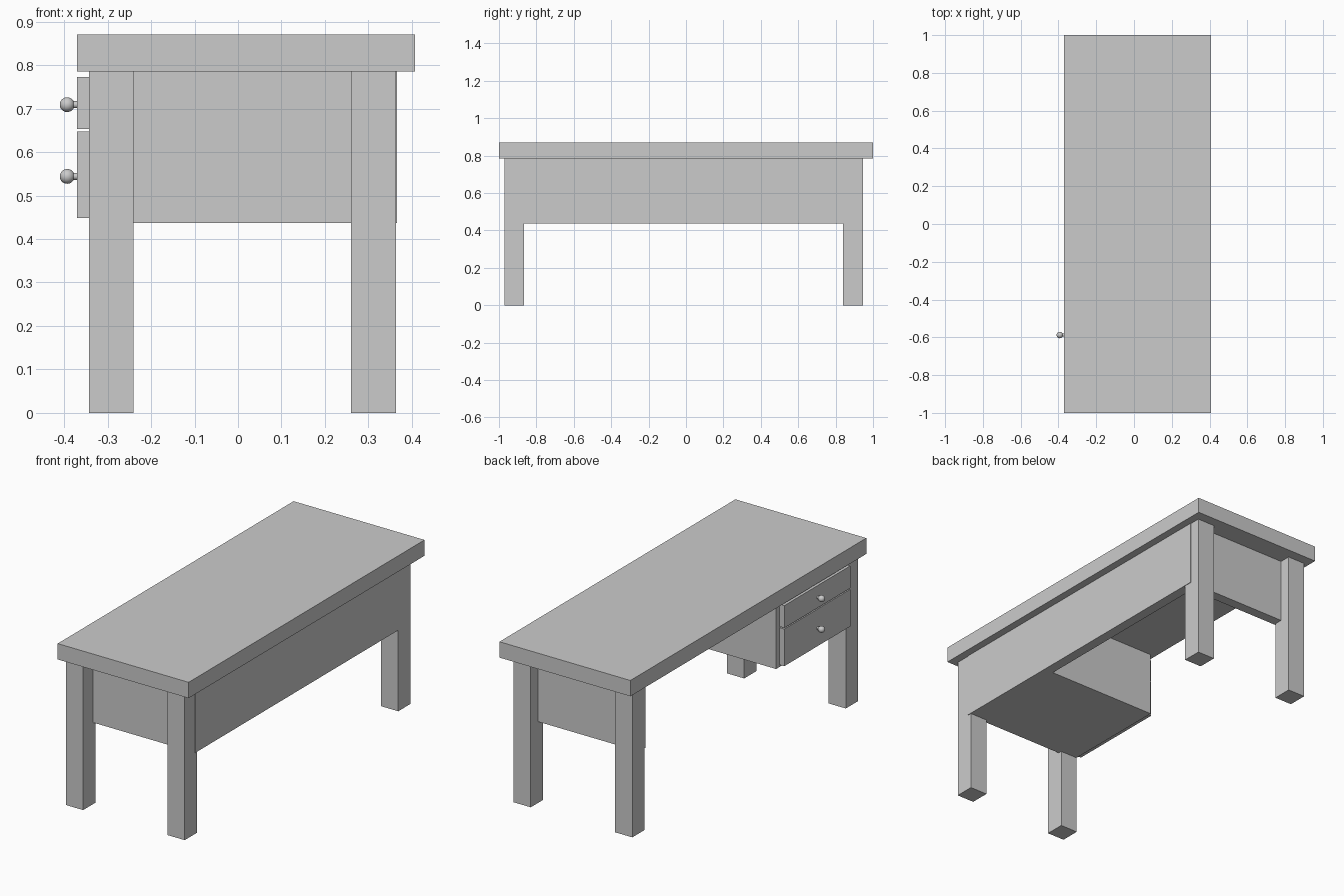
import bpy
from math import pi

if "Cube" in bpy.data.objects:
    bpy.data.objects.remove(bpy.data.objects["Cube"])


def box(name, x, y, z):
    """Axis-aligned box from (min, max) ranges."""
    bpy.ops.mesh.primitive_cube_add(
        size=1, location=[(a + b) / 2 for a, b in (x, y, z)])
    ob = bpy.context.object
    ob.name = name
    ob.scale = [b - a for a, b in (x, y, z)]
    bpy.ops.object.transform_apply(location=False, rotation=False, scale=True)
    return ob


TOP = 0.785      # underside of the desktop
LOW = 0.437      # lower edge of panels and cabinet

# Desktop
box("desktop", (-0.37, 0.407), (-1, 1), (TOP, 0.87))

# Legs
for xn, x in (("front", (-0.343, -0.24)), ("back", (0.26, 0.363))):
    for yn, y in (("right", (-0.97, -0.865)), ("left", (0.84, 0.945))):
        box(f"{xn}_{yn}_leg", x, y, (0, TOP))

# Modesty panel and end panel
box("long_panel", (0.311, 0.366), (-0.885, 0.885), (LOW, TOP))
box("end_panel", (-0.341, 0.312), (0.83, 0.885), (LOW, TOP))

# Drawer cabinet
box("drawer_cabinet", (-0.342, 0.312), (-0.885, -0.275), (LOW, TOP))

# Drawer fronts, each with a stemmed ball knob
KNOB_Y = -0.588
for name, z, kz in (("upper", (0.653, 0.773), 0.709),
                    ("lower", (0.448, 0.647), 0.544)):
    box(f"{name}_drawer_front", (-0.37, -0.342), (-0.864, -0.305), z)
    bpy.ops.mesh.primitive_cylinder_add(
        vertices=24, radius=0.008, depth=0.024,
        location=(-0.375, KNOB_Y, kz), rotation=(0, pi / 2, 0))
    bpy.context.object.name = f"{name}_knob_stem"
    bpy.ops.object.shade_smooth_by_angle()
    bpy.ops.mesh.primitive_uv_sphere_add(
        segments=32, ring_count=16, radius=0.017,
        location=(-0.393, KNOB_Y, kz), rotation=(0, pi / 2, 0))
    bpy.context.object.name = f"{name}_knob_ball"
    bpy.ops.object.shade_smooth_by_angle()
